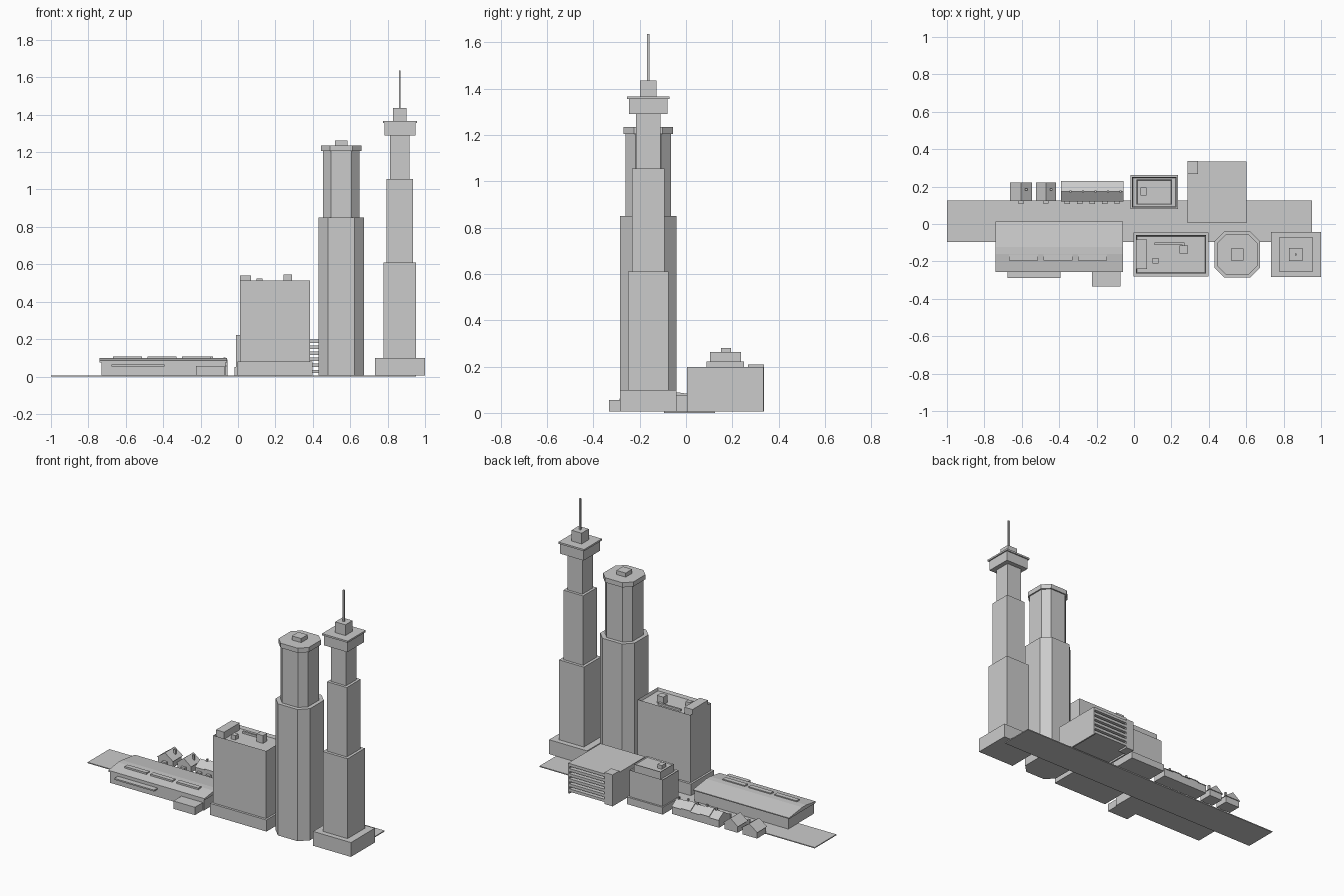
import bpy, bmesh

if "Cube" in bpy.data.objects:
    bpy.data.objects.remove(bpy.data.objects["Cube"])

G = 0.006  # level on which the buildings stand


def finish(name, bm):
    bmesh.ops.recalc_face_normals(bm, faces=bm.faces)
    me = bpy.data.meshes.new(name)
    bm.to_mesh(me)
    bm.free()
    ob = bpy.data.objects.new(name, me)
    bpy.context.collection.objects.link(ob)
    return ob


def prism(name, pts, lo, hi, axis='z'):
    """Extrude a 2D outline between lo and hi along an axis."""
    place = {'z': lambda a, b, t: (a, b, t),
             'x': lambda a, b, t: (t, a, b),
             'y': lambda a, b, t: (a, t, b)}[axis]
    bm = bmesh.new()
    f = bm.faces.new([bm.verts.new(place(a, b, lo)) for a, b in pts])
    ext = bmesh.ops.extrude_face_region(bm, geom=[f], use_keep_orig=True)
    verts = [g for g in ext['geom'] if isinstance(g, bmesh.types.BMVert)]
    step = place(0, 0, hi - lo)
    bmesh.ops.translate(bm, verts=verts, vec=step)
    return finish(name, bm)


def box(name, x0, x1, y0, y1, z0, z1):
    return prism(name, [(x0, y0), (x1, y0), (x1, y1), (x0, y1)], z0, z1)


def block(name, cx, cy, half, z0, z1):
    return box(name, cx - half, cx + half, cy - half, cy + half, z0, z1)


def octagon(name, cx, cy, r, z0, z1):
    k = r * 0.57
    pts = [(r, -k), (r, k), (k, r), (-k, r), (-r, k), (-r, -k), (-k, -r), (k, -r)]
    return prism(name, [(cx + a, cy + b) for a, b in pts], z0, z1)


def parapet_box(name, x0, x1, y0, y1, z0, z1, rim, depth):
    """Box whose roof is sunk behind a parapet."""
    ob = box(name, x0, x1, y0, y1, z0, z1)
    bm = bmesh.new()
    bm.from_mesh(ob.data)
    top = max(bm.faces, key=lambda f: f.calc_center_median().z)
    bmesh.ops.inset_region(bm, faces=[top], thickness=rim)
    bmesh.ops.translate(bm, verts=top.verts[:], vec=(0, 0, -depth))
    bm.to_mesh(ob.data)
    bm.free()
    return ob


# Road strip
box("street", -1, 0.952, -0.095, 0.125, 0, G)

# Square stepped tower with mast
tx, ty = 0.865, -0.163
box("tower_podium", 0.732, 1.0, -0.284, -0.042, G, 0.098)
for i, (h, z0, z1) in enumerate([(0.088, 0.098, 0.61), (0.07, 0.61, 1.055),
                                 (0.053, 1.055, 1.29), (0.083, 1.29, 1.355),
                                 (0.091, 1.355, 1.366), (0.036, 1.366, 1.435),
                                 (0.005, 1.435, 1.635)]):
    block(f"tower_tier_{i + 1}", tx, ty, h, z0, z1)

# Octagonal tower
ox, oy = 0.552, -0.163
for n, r, z0, z1 in [("lower_shaft", 0.122, G, 0.85), ("upper_shaft", 0.098, 0.85, 1.205),
                     ("crown", 0.107, 1.205, 1.235)]:
    octagon("octagon_" + n, ox, oy, r, z0, z1)
block("octagon_roof_box", ox, oy, 0.033, 1.235, 1.261)

# Office slab with roof plant
box("office_podium", -0.003, 0.398, -0.28, -0.045, G, 0.08)
parapet_box("office_body", 0.01, 0.385, -0.265, -0.06, 0.08, 0.513, 0.009, 0.018)
box("office_penthouse", 0.012, 0.07, -0.24, -0.083, 0.495, 0.54)
box("office_plant", 0.242, 0.288, -0.158, -0.116, 0.495, 0.545)
box("office_vent", 0.1, 0.13, -0.212, -0.181, 0.495, 0.523)
box("office_duct", 0.11, 0.27, -0.112, -0.1, 0.495, 0.508)
box("office_duct_end", 0.258, 0.27, -0.118, -0.1, 0.495, 0.508)

# Mid-rise block behind
box("midrise_podium", -0.018, 0.236, 0.08, 0.262, G, 0.052)
parapet_box("midrise_body", -0.01, 0.226, 0.088, 0.25, 0.052, 0.222, 0.006, 0.008)
parapet_box("midrise_top", 0.014, 0.203, 0.104, 0.238, 0.21, 0.262, 0.006, 0.006)
box("midrise_roof_box", 0.036, 0.068, 0.152, 0.194, 0.25, 0.28)

# Open parking garage: end walls, floor decks, stair corner
for n, x in (("left", 0.285), ("right", 0.592)):
    box(f"garage_{n}_wall", x, x + 0.01, 0.005, 0.335, G, 0.197)
for i in range(6):
    z = 0.018 + i * 0.0325
    box(f"garage_deck_{i + 1}", 0.285, 0.602, 0.005, 0.335, z, z + 0.018)
box("garage_stair", 0.285, 0.343, 0.268, 0.336, G, 0.208)

# Low hall with shallow barrel roof
box("hall_walls", -0.73, -0.066, -0.252, 0.006, G, 0.08)
prism("hall_roof", [(-0.257, 0.076), (0.013, 0.076), (0.013, 0.082),
                    (-0.122, 0.1), (-0.16, 0.1), (-0.257, 0.086)], -0.74, -0.058, 'x')
for i in range(3):
    x = -0.668 + i * 0.184
    box(f"hall_skylight_{i + 1}", x, x + 0.155, -0.194, -0.164, 0.09, 0.106)
box("hall_canopy", -0.676, -0.394, -0.288, -0.25, 0.054, 0.063)
box("hall_entry", -0.225, -0.072, -0.333, -0.25, G, 0.056)

# Two detached houses, ridge running front to back
for i, (x0, x1) in enumerate([(-0.662, -0.546), (-0.524, -0.418)]):
    c = (x0 + x1) / 2
    box(f"house_{i + 1}_walls", x0 + 0.006, x1 - 0.006, 0.128, 0.217, G, 0.052)
    prism(f"house_{i + 1}_roof", [(x0, 0.048), (x1, 0.048), (c, 0.09)], 0.122, 0.223, 'y')
    box(f"house_{i + 1}_porch", c - 0.015, c + 0.015, 0.11, 0.13, G, 0.034)
    block(f"house_{i + 1}_chimney", c + 0.028, 0.185, 0.006, 0.06, 0.096)

# Terrace of five houses, ridge running along the street
w = 0.0666
for i in range(5):
    x0 = -0.39 + i * w
    c = x0 + w / 2
    up = 0.006 * (i % 2)
    box(f"terrace_{i + 1}_walls", x0, x0 + w, 0.126, 0.222, G, 0.058 + up)
    prism(f"terrace_{i + 1}_roof", [(0.12, 0.056 + up), (0.229, 0.056 + up), (0.174, 0.09 + up)],
          x0, x0 + w, 'x')
    box(f"terrace_{i + 1}_porch", c - 0.014, c + 0.014, 0.106, 0.128, G, 0.034)
    block(f"terrace_{i + 1}_chimney", c + 0.018, 0.174, 0.005, 0.07, 0.102 + up)
